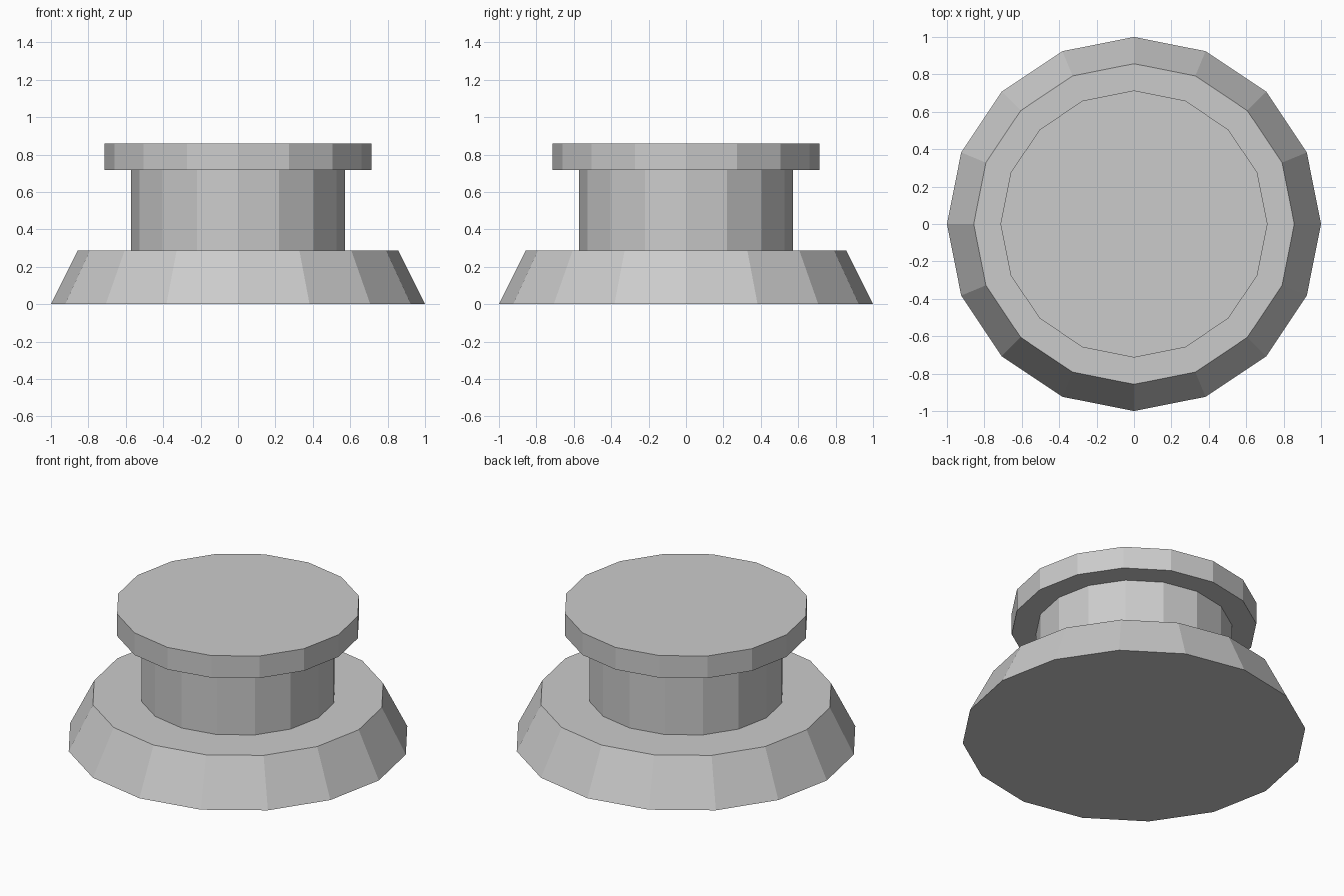
import bpy

cube = bpy.data.objects.get("Cube")
if cube:
    bpy.data.objects.remove(cube, do_unlink=True)

SIDES = 16

# Single plain grey
grey = bpy.data.materials.new("plain_grey")
grey.use_nodes = True
colour = (0.6, 0.6, 0.6, 1)
grey.diffuse_color = colour
grey.node_tree.nodes["Principled BSDF"].inputs["Base Color"].default_value = colour


def ring_part(name, bottom_radius, top_radius, z_low, z_high, fill="NGON"):
    """Flat-sided round part with a corner on each axis."""
    bpy.ops.mesh.primitive_cone_add(
        vertices=SIDES, radius1=bottom_radius, radius2=top_radius,
        depth=z_high - z_low, end_fill_type=fill,
        location=(0, 0, (z_low + z_high) / 2))
    part = bpy.context.object
    part.name = name
    part.data.materials.append(grey)
    return part


# Sloped foot, straight neck (ends hidden by its neighbours), flat cap
ring_part("base", 1.0, 0.857, 0, 0.287)
ring_part("neck", 0.571, 0.571, 0.287, 0.717, fill="NOTHING")
ring_part("cap", 0.714, 0.714, 0.717, 0.859)
